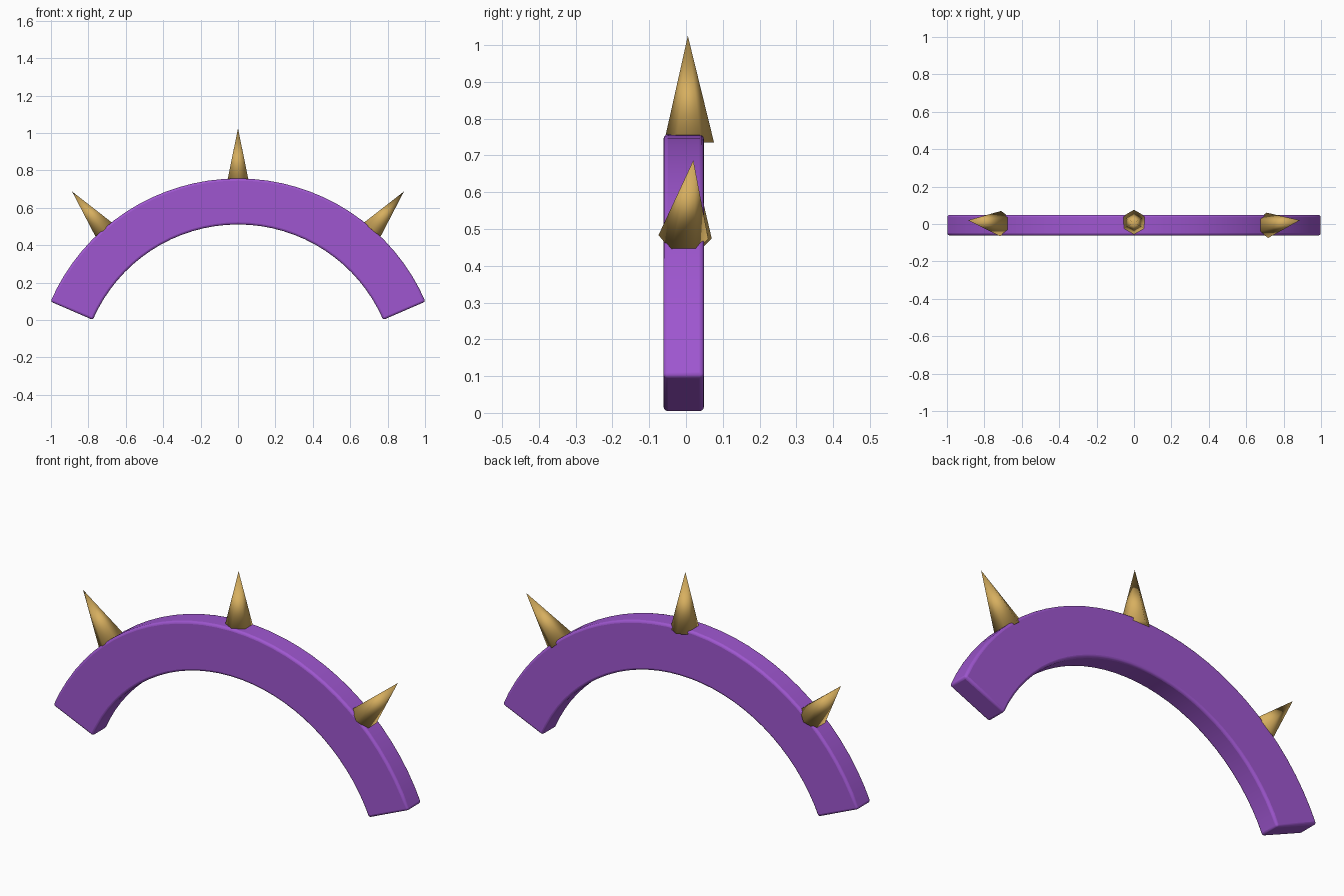
import bpy, bmesh, math
from mathutils import Vector

if "Cube" in bpy.data.objects:
    bpy.data.objects.remove(bpy.data.objects["Cube"])


def material(name, color):
    m = bpy.data.materials.new(name)
    m.diffuse_color = (*color, 1)
    m.use_nodes = True
    m.node_tree.nodes["Principled BSDF"].inputs["Base Color"].default_value = m.diffuse_color
    return m


def make_object(name, bm, mat):
    bmesh.ops.recalc_face_normals(bm, faces=bm.faces)
    mesh = bpy.data.meshes.new(name)
    bm.to_mesh(mesh)
    bm.free()
    mesh.materials.append(mat)
    ob = bpy.data.objects.new(name, mesh)
    bpy.context.collection.objects.link(ob)
    return ob


purple = material("purple", (0.345, 0.094, 0.63))
gold = material("gold", (0.68, 0.43, 0.115))

# Arched band: a rectangular section swept round a shared centre
CENTER_Z, R_OUT, R_IN = -0.335, 1.092, 0.846
Y_FRONT, Y_BACK = -0.061, 0.049
START, STEPS = math.radians(23.4), 32
bm = bmesh.new()
rings = []
for i in range(STEPS + 1):
    a = START + (math.pi - 2 * START) * i / STEPS
    rings.append([bm.verts.new((r * math.cos(a), y, CENTER_Z + r * math.sin(a)))
                  for r, y in ((R_IN, Y_FRONT), (R_OUT, Y_FRONT),
                               (R_OUT, Y_BACK), (R_IN, Y_BACK))])
for a, b in zip(rings, rings[1:]):
    for k in range(4):
        n = (k + 1) % 4
        bm.faces.new((a[k], a[n], b[n], b[k]))
bm.faces.new(rings[0])
bm.faces.new(rings[-1])
band = make_object("arched_band", bm, purple)

# Rounded edges on the band
bevel = band.modifiers.new("rounded_edges", 'BEVEL')
bevel.width = 0.012
bevel.segments = 3
bevel.limit_method = 'ANGLE'
bevel.angle_limit = math.radians(40)
bpy.context.view_layer.objects.active = band
band.select_set(True)
bpy.ops.object.shade_smooth_by_angle(angle=math.radians(35))


def spike(name, base, tip, radius=0.068):
    """Six-sided smooth spike from base centre to tip, corners facing front and back."""
    base, tip = Vector(base), Vector(tip)
    axis = (tip - base).normalized()
    side = Vector((0, 1, 0)).cross(axis).normalized()
    depth = axis.cross(side)
    bm = bmesh.new()
    ring = []
    for i in range(6):
        a = math.tau * i / 6
        ring.append(bm.verts.new(base + radius * (math.cos(a) * depth + math.sin(a) * side)))
    apex = bm.verts.new(tip)
    for i in range(6):
        bm.faces.new((ring[i], ring[(i + 1) % 6], apex))
    bm.faces.new(ring)
    for f in bm.faces:
        f.smooth = True
    return make_object(name, bm, gold)


# Row of three spikes along the outer curve
spike("middle_spike", (0, 0.008, 0.735), (0, 0.005, 1.025))
spike("right_spike", (0.713, -0.007, 0.478), (0.887, 0.02, 0.687))
spike("left_spike", (-0.713, 0.002, 0.478), (-0.887, 0.02, 0.687))
